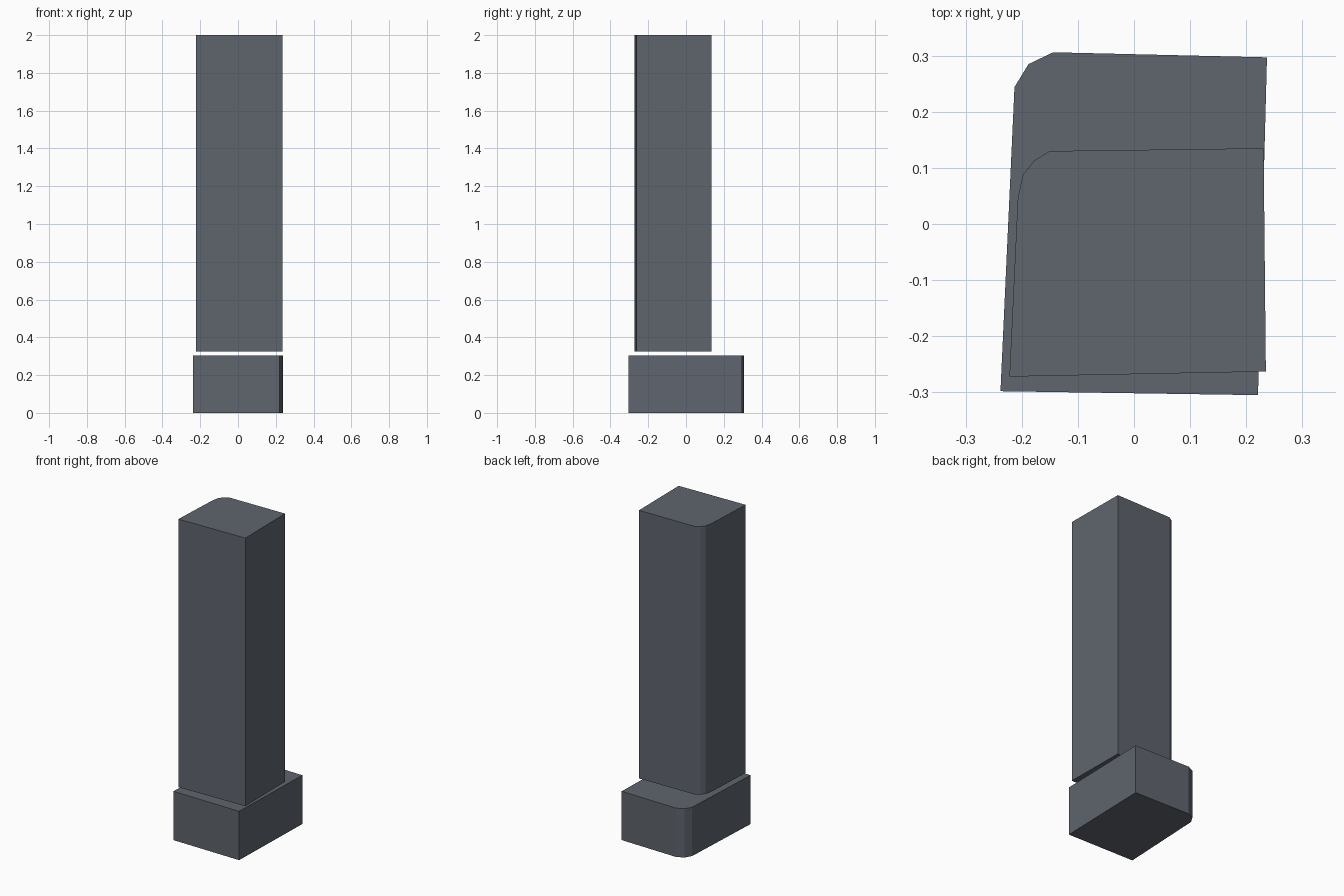
import bpy, bmesh

if "Cube" in bpy.data.objects:
    bpy.data.objects.remove(bpy.data.objects["Cube"])

# Dark slate stone colour shared by both blocks
slate = bpy.data.materials.new("slate")
slate.diffuse_color = (0.115, 0.13, 0.155, 1.0)
slate.use_nodes = True
slate.node_tree.nodes["Principled BSDF"].inputs["Base Color"].default_value = slate.diffuse_color


def prism(name, outline, z0, z1):
    """Closed block: a plan outline (counter-clockwise) raised from z0 to z1."""
    bm = bmesh.new()
    face = bm.faces.new([bm.verts.new((x, y, z0)) for x, y in outline])
    top = bmesh.ops.extrude_face_region(bm, geom=[face], use_keep_orig=True)
    verts = [v for v in top["geom"] if isinstance(v, bmesh.types.BMVert)]
    bmesh.ops.translate(bm, verts=verts, vec=(0, 0, z1 - z0))
    bmesh.ops.recalc_face_normals(bm, faces=bm.faces)
    mesh = bpy.data.meshes.new(name)
    bm.to_mesh(mesh)
    bm.free()
    mesh.materials.append(slate)
    obj = bpy.data.objects.new(name, mesh)
    bpy.context.collection.objects.link(obj)
    return obj


# Low plinth block with one rounded back-left corner
prism("base_block", [(-0.238, -0.298), (0.221, -0.305), (0.237, 0.297),
                     (-0.144, 0.306), (-0.188, 0.285), (-0.213, 0.244)],
      0.0, 0.305)

# Tall slab floating just above the plinth, same corner rounded
prism("upright_block", [(-0.222, -0.272), (0.235, -0.263), (0.231, 0.135),
                        (-0.15, 0.13), (-0.178, 0.113), (-0.198, 0.088),
                        (-0.207, 0.047)],
      0.325, 2.0)
